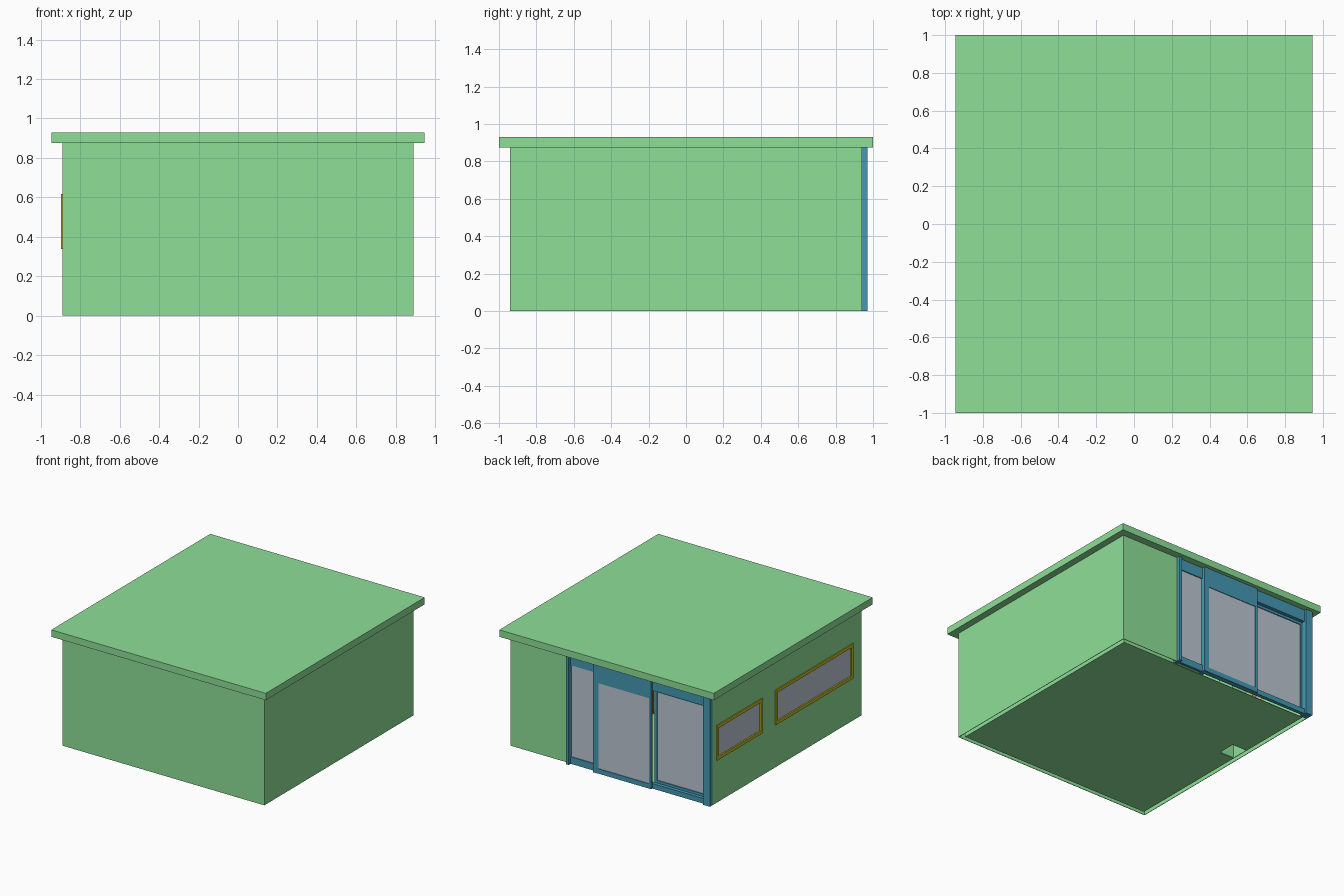
import bpy, bmesh

if "Cube" in bpy.data.objects:
    bpy.data.objects.remove(bpy.data.objects["Cube"])


def material(name, rgb):
    m = bpy.data.materials.new(name)
    m.diffuse_color = (*rgb, 1)
    m.use_nodes = True
    m.node_tree.nodes["Principled BSDF"].inputs["Base Color"].default_value = m.diffuse_color
    return m


GREEN = material("green_paint", (0.27, 0.74, 0.31))
BLUE = material("blue_frame", (0.06, 0.32, 0.45))
OLIVE = material("olive_frame", (0.55, 0.50, 0.02))
GLASS = material("glass", (0.50, 0.57, 0.64))
WOOD = material("wood", (0.40, 0.18, 0.04))


def boxes(name, ranges, mat=None):
    """One object from boxes given as (x0, x1, y0, y1, z0, z1)."""
    bm = bmesh.new()
    for r in ranges:
        verts = bmesh.ops.create_cube(bm, size=1)["verts"]
        for v in verts:
            for i in range(3):
                lo, hi = r[2 * i], r[2 * i + 1]
                v.co[i] = (lo + hi) / 2 + v.co[i] * (hi - lo)
    me = bpy.data.meshes.new(name)
    bm.to_mesh(me)
    bm.free()
    ob = bpy.data.objects.new(name, me)
    bpy.context.collection.objects.link(ob)
    if mat:
        me.materials.append(mat)
    return ob


def ring_xz(x0, x1, z0, z1, y0, y1, left, right, bottom, top):
    """Rectangular frame in the back wall, with its four bar widths."""
    return [(x0, x0 + left, y0, y1, z0, z1), (x1 - right, x1, y0, y1, z0, z1),
            (x0 + left, x1 - right, y0, y1, z0, z0 + bottom),
            (x0 + left, x1 - right, y0, y1, z1 - top, z1)]


def ring_yz(y0, y1, z0, z1, x0, x1, w):
    """Rectangular frame in the side wall."""
    return [(x0, x1, y0, y0 + w, z0, z1), (x0, x1, y1 - w, y1, z0, z1),
            (x0, x1, y0 + w, y1 - w, z0, z0 + w),
            (x0, x1, y0 + w, y1 - w, z1 - w, z1)]


H = 0.875
WZ0, WZ1 = 0.338, 0.617
windows = [(0.313, 0.89), (-0.83, 0.15)]


def wall_shell(prefix, X, Y, s):
    """Thin wall skin on three and a half sides; s is the inward thickness."""
    boxes(prefix + "_front_wall", [(-X, X, -Y, -Y + s, 0, H)], GREEN)
    boxes(prefix + "_right_wall", [(X - s, X, -Y + s, Y, 0, H)], GREEN)
    boxes(prefix + "_back_wall", [(0.375, X - s, Y - s, Y, 0, H)], GREEN)
    # left wall, built around the two window openings
    a, b = -X, -X + s
    boxes(prefix + "_left_wall", [
        (a, b, -Y + s, Y, 0, WZ0), (a, b, -Y + s, Y, WZ1, H),
        (a, b, -Y + s, windows[1][0], WZ0, WZ1),
        (a, b, windows[1][1], windows[0][0], WZ0, WZ1),
        (a, b, windows[0][1], Y, WZ0, WZ1)], GREEN)


# roof slab, and walls as hollow double skins open at the bottom
boxes("roof", [(-0.945, 0.945, -1, 1, H, 0.93)], GREEN)
wall_shell("outer", 0.89, 0.94, 0.004)
wall_shell("inner", 0.854, 0.904, 0.004)

# floor with an open shaft beside the left wall
boxes("floor", [
    (-0.72, 0.85, -0.90, 0.90, 0, 0.004),
    (-0.85, -0.72, -0.90, 0.115, 0, 0.004),
    (-0.85, -0.72, 0.265, 0.90, 0, 0.004)], GREEN)
boxes("shaft", [
    (-0.724, -0.72, 0.115, 0.265, 0.004, H),
    (-0.85, -0.724, 0.115, 0.119, 0.004, H),
    (-0.85, -0.724, 0.261, 0.265, 0.004, H)], GREEN)

# side windows
for label, (y0, y1) in zip(("short", "long"), windows):
    boxes(label + "_window_frame",
          ring_yz(y0, y1, WZ0, WZ1, -0.897, -0.85, 0.026), OLIVE)
    boxes(label + "_window_glass",
          [(-0.886, -0.880, y0 + 0.02, y1 - 0.02, WZ0 + 0.02, WZ1 - 0.02)], GLASS)

# posts standing proud of the glazing
boxes("door_posts", [(0.355, 0.38, 0.905, 0.97, 0, H),
                     (0.105, 0.14, 0.905, 0.97, 0, H),
                     (-0.89, -0.83, 0.905, 0.97, 0, H)], BLUE)

# fixed side light
boxes("side_light_rails", [(0.14, 0.355, 0.925, 0.945, 0, 0.055),
                           (0.14, 0.355, 0.925, 0.945, 0.785, H)], BLUE)
boxes("side_light_glass", [(0.14, 0.355, 0.932, 0.937, 0.055, 0.785)], GLASS)

# header and track of the sliding doors
boxes("door_track", [(-0.83, 0.105, 0.925, 0.953, 0, 0.04),
                     (-0.83, 0.105, 0.925, 0.953, 0.78, H)], BLUE)

# front sliding door
boxes("outer_door",
      ring_xz(-0.37, 0.105, 0, H, 0.953, 0.968, 0.02, 0.01, 0.038, 0.155), BLUE)
boxes("outer_door_glass", [(-0.355, 0.10, 0.958, 0.963, 0.03, 0.725)], GLASS)

# rear sliding door
boxes("inner_door",
      ring_xz(-0.845, -0.37, 0.02, 0.79, 0.905, 0.925, 0.03, 0.02, 0.04, 0.03), BLUE)
boxes("inner_door_glass", [(-0.82, -0.385, 0.913, 0.918, 0.05, 0.77)], GLASS)

# simple built-in furniture inside
boxes("front_counter", [(0.3, 0.84, -0.89, -0.78, 0.004, 0.30)], WOOD)
boxes("island_counter", [(0.35, 0.58, -0.10, 0.50, 0.004, 0.30)], WOOD)
